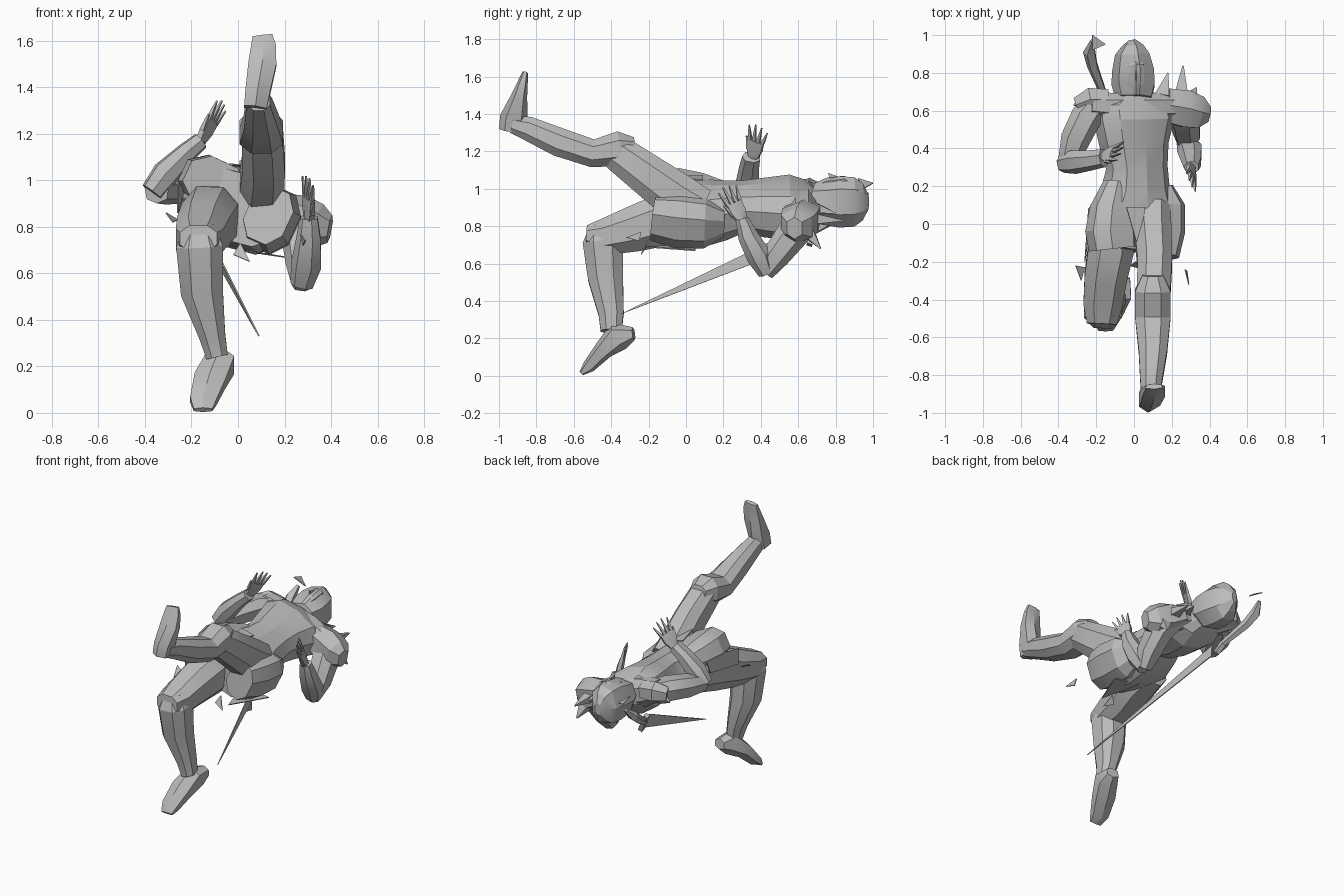
import bpy, bmesh, math
from mathutils import Vector as V

grey = bpy.data.materials.new("stone grey")
grey.diffuse_color = (0.5, 0.5, 0.5, 1)
ROLL = math.radians(25)
ACROSS = (math.cos(ROLL), 0, -math.sin(ROLL))  # body's rolled sideways axis


def finish(name, bm):
    bmesh.ops.recalc_face_normals(bm, faces=bm.faces[:])
    me = bpy.data.meshes.new(name)
    bm.to_mesh(me)
    bm.free()
    me.materials.append(grey)
    ob = bpy.data.objects.new(name, me)
    bpy.context.collection.objects.link(ob)
    bpy.ops.object.select_all(action='DESELECT')
    ob.select_set(True)
    bpy.context.view_layer.objects.active = ob
    bpy.ops.object.shade_smooth_by_angle(angle=math.radians(22))
    return ob


def loft(name, rings, sides=8, ref=(1, 0, 0), square=0.85):
    """Skin rings of (x, y, z, half width along ref, half depth)."""
    bm, loops = bmesh.new(), []
    pts = [V(r[:3]) for r in rings]
    for i, r in enumerate(rings):
        t = (pts[min(i + 1, len(pts) - 1)] - pts[max(i - 1, 0)]).normalized()
        u = V(ref)
        u = (u - t * u.dot(t)).normalized()
        v = t.cross(u)
        loop = []
        for k in range(sides):
            a = 2 * math.pi * (k + 0.5) / sides
            c, s = math.cos(a), math.sin(a)
            c = math.copysign(abs(c) ** square, c)
            s = math.copysign(abs(s) ** square, s)
            loop.append(bm.verts.new(pts[i] + u * c * r[3] + v * s * r[4]))
        loops.append(loop)
    for a, b in zip(loops, loops[1:]):
        for k in range(sides):
            j = (k + 1) % sides
            bm.faces.new((a[k], a[j], b[j], b[k]))
    bm.faces.new(loops[0])
    bm.faces.new(loops[-1])
    return finish(name, bm)


def shard(name, *corners, thick=0.006):
    """Thin plate through three or four corners."""
    bm = bmesh.new()
    p = [V(c) for c in corners]
    n = (p[1] - p[0]).cross(p[2] - p[0]).normalized() * thick / 2
    top = [bm.verts.new(q + n) for q in p]
    low = [bm.verts.new(q - n) for q in p]
    bm.faces.new(top)
    bm.faces.new(low)
    for i in range(len(p)):
        j = (i + 1) % len(p)
        bm.faces.new((top[i], top[j], low[j], low[i]))
    return finish(name, bm)


def hand(name, wrist, tip, spread):
    """Palm, four fingers and a thumb fanned along the spread axis."""
    w, t, s = V(wrist), V(tip), V(spread).normalized()
    mid = w.lerp(t, 0.5)
    loft(name + "_palm", [(*w, .03, .022), (*w.lerp(t, .25), .048, .022), (*mid, .05, .016)], 6, spread)
    for i in range(4):
        off = (i - 1.5) * 0.025
        end = w.lerp(t, 1 - abs(i - 1.3) * 0.08) + s * off * 1.5
        loft(f"{name}_finger_{i + 1}", [(*(mid + s * off), .013, .013), (*end, .004, .004)], 4, spread)
    a = w.lerp(t, 0.2) - s * 0.035
    loft(name + "_thumb", [(*a, .015, .014), (*(a + (t - w) * .35 - s * .025), .005, .005)], 4, spread)


# torso and skirt
loft("torso", [
    (-.01, -.14, .885, .215, .15), (0, -.05, .88, .25, .165), (.0, .06, .87, .235, .168),
    (.01, .2, .885, .18, .148), (.015, .3, .905, .165, .125), (.0, .42, .9, .185, .145),
    (0, .56, .9, .22, .155), (0, .65, .91, .21, .115), (0, .7, .92, .09, .08)], 10, ACROSS)
loft("raised_skirt", [(-.08, .22, .96, .08, .07), (-.1, .08, .975, .135, .1),
                      (-.11, -.04, .985, .15, .115), (-.1, -.13, .985, .14, .11)], 8, ACROSS)
loft("shoulder_yoke", [(-.24, .63, .99, .07, .07), (-.12, .62, .95, .08, .1), (.1, .62, .89, .08, .1),
                       (.24, .62, .83, .08, .08)], 8, (0, 1, 0))
loft("neck", [(0, .64, .92, .07, .07), (0, .76, .93, .06, .07)], 8, ACROSS)

# hooded head, face looking up
loft("hood", [(0, .665, .95, .1, .08), (0, .74, .93, .12, .125), (0, .82, .93, .115, .14),
              (-.005, .9, .93, .095, .135), (-.005, .945, .93, .06, .1), (-.01, .975, .93, .02, .04)], 7)
loft("face", [(.01, .69, 1.0, .025, .03), (.01, .76, 1.02, .05, .04),
              (.01, .84, 1.03, .05, .04), (.0, .92, 1.0, .02, .03)], 6)
shard("nose", (.01, .76, 1.085), (.01, .83, 1.06), (.01, .77, 1.04))

# supporting leg
loft("support_thigh", [(-.11, .05, .86, .11, .13), (-.12, -.12, .835, .13, .15), (-.15, -.28, .785, .12, .13),
                       (-.165, -.43, .745, .11, .105), (-.17, -.53, .75, .085, .06)])
loft("support_shin", [(-.17, -.46, .81, .07, .06), (-.165, -.445, .72, .108, .115), (-.155, -.43, .52, .097, .1),
                      (-.11, -.4, .33, .06, .072), (-.09, -.4, .24, .05, .06)])
loft("support_foot", [(-.06, -.28, .225, .045, .035), (-.075, -.36, .215, .07, .08), (-.12, -.44, .14, .078, .052),
                      (-.15, -.52, .05, .064, .035), (-.15, -.56, .013, .045, .013)], 6)

# kicking leg
loft("kick_buttock", [(.14, .2, .82, .06, .08), (.15, .1, .82, .11, .14), (.145, -.04, .83, .115, .15),
                      (.13, -.17, .85, .1, .13)], 8, ACROSS)
loft("kick_thigh", [(.1, .08, .89, .1, .12), (.1, -.05, .96, .105, .135), (.11, -.2, 1.07, .098, .12),
                    (.105, -.35, 1.18, .095, .105), (.1, -.43, 1.22, .075, .08)])
loft("kick_shin", [(.1, -.27, 1.23, .06, .05), (.1, -.35, 1.215, .1, .1), (.1, -.5, 1.19, .1, .08),
                   (.1, -.68, 1.25, .08, .082), (.09, -.85, 1.325, .06, .068), (.09, -.93, 1.345, .05, .05)])
loft("kick_foot", [(.075, -.93, 1.31, .055, .07), (.085, -.92, 1.38, .06, .075), (.105, -.89, 1.5, .068, .042),
                   (.11, -.87, 1.58, .06, .025), (.105, -.86, 1.622, .048, .015)], 6)

# raised arm
loft("raised_upper_arm", [(-.18, .66, .98, .06, .07), (-.25, .57, .98, .08, .085),
                          (-.31, .45, .97, .075, .08), (-.35, .32, .955, .055, .055)], 7, (0, 0, 1))
loft("raised_forearm", [(-.37, .32, .95, .05, .05), (-.31, .33, 1.03, .065, .06),
                        (-.22, .34, 1.12, .055, .045), (-.16, .35, 1.17, .05, .038)], 7, (0, 1, 0))
hand("raised_hand", (-.16, .36, 1.17), (-.06, .39, 1.34), (.4, 1, -.4))

# lowered arm
loft("lowered_upper_arm", [(.2, .64, .84, .065, .07), (.27, .57, .76, .085, .09),
                           (.28, .48, .64, .075, .075), (.275, .42, .55, .045, .05)], 7)
loft("lowered_forearm", [(.275, .43, .55, .05, .045), (.295, .39, .64, .068, .068),
                         (.305, .33, .75, .055, .055), (.305, .3, .84, .04, .035)], 7)
hand("lowered_hand", (.305, .3, .83), (.3, .21, 1.02), (-.5, 1, .5))

# shoulder guards with spikes
loft("lowered_shoulder_guard", [(.16, .63, .87, .1, .08), (.26, .61, .83, .11, .11),
                                (.34, .59, .8, .095, .1), (.395, .58, .79, .045, .06)], 6, (0, 1, 0))
loft("raised_shoulder_guard", [(-.14, .66, .98, .06, .06), (-.23, .66, .99, .07, .07),
                               (-.3, .63, .98, .045, .05)], 6, (0, 1, 0))
for i, (base, tip) in enumerate([((.25, .68, .84), (.26, .84, .83)), ((.15, .68, .9), (.18, .8, .87)),
                                 ((.3, .66, .76), (.33, .72, .68)), ((-.26, .64, .95), (-.32, .63, .93))]):
    loft(f"guard_spike_{i + 1}", [(*base, .05, .04), (*tip, .004, .004)], 4)

# skirt flaps lying over the hips
shard("front_flap", (-.04, .09, 1.07), (.06, .09, 1.045), (.02, -.12, 1.065))
shard("raised_side_flap", (-.22, .1, 1.0), (-.24, .08, .9), (-.26, -.2, .86), (-.26, -.2, .97))
shard("rear_flap", (.0, .05, .7), (.2, .05, .67), (.08, -.22, .69))

# loose ornaments
shard("raised_hip_ornament", (-.31, -.22, .86), (-.26, -.23, .83), (-.28, -.3, .82))
shard("lowered_hip_ornament", (.27, -.24, .77), (.28, -.25, .72), (.29, -.32, .74))
shard("rear_ornament", (.01, -.2, .73), (-.02, -.22, .68), (.05, -.24, .65))
shard("pommel", (-.22, 1.0, 1.03), (-.15, .95, 1.0), (-.22, .92, 1.055))

# long blade slung under the back
shard("blade", (.09, -.35, .33), (-.14, .6, .79), (-.12, .62, .7))
loft("blade_guard", [(-.12, .66, .7, .02, .02), (-.19, .7, .83, .02, .02)], 4)
loft("blade_handle", [(-.15, .66, .76, .018, .018), (-.22, .84, .87, .03, .03),
                      (-.235, .91, .92, .035, .03), (-.22, .97, .98, .012, .012)], 5)
